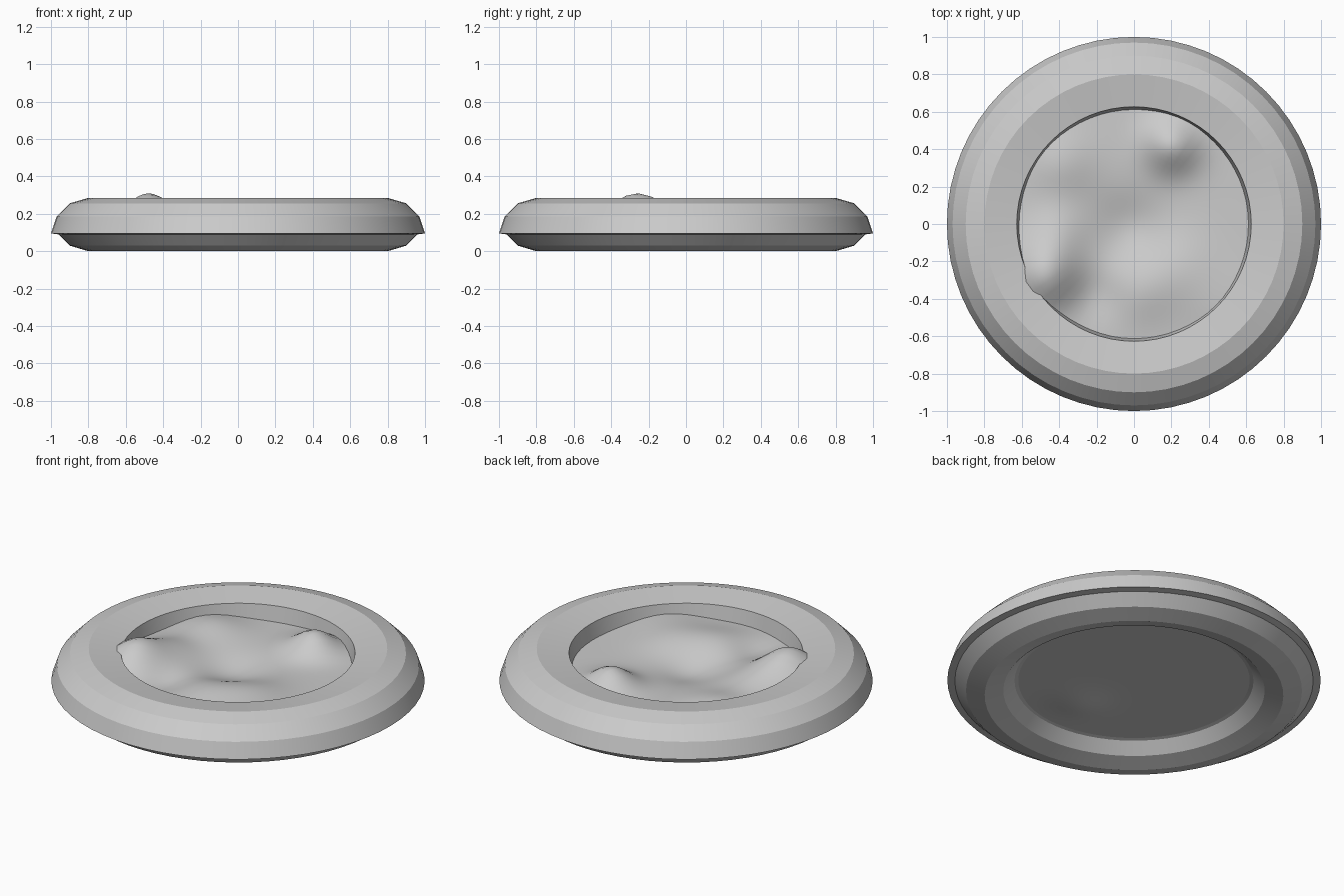
import bpy, bmesh, math

if "Cube" in bpy.data.objects:
    bpy.data.objects.remove(bpy.data.objects["Cube"])

SEG = 64

mat = bpy.data.materials.new("light_grey")
mat.diffuse_color = (0.6, 0.6, 0.6, 1)
mat.use_nodes = True
mat.node_tree.nodes["Principled BSDF"].inputs["Base Color"].default_value = mat.diffuse_color


def finish(name, bm, angle):
    """Turn a bmesh into a named, shaded object."""
    bmesh.ops.recalc_face_normals(bm, faces=bm.faces)
    me = bpy.data.meshes.new(name)
    bm.to_mesh(me)
    bm.free()
    me.materials.append(mat)
    ob = bpy.data.objects.new(name, me)
    bpy.context.collection.objects.link(ob)
    bpy.ops.object.select_all(action='DESELECT')
    ob.select_set(True)
    bpy.context.view_layer.objects.active = ob
    bpy.ops.object.shade_smooth_by_angle(angle=math.radians(angle))
    return ob


def circle(bm, r, height):
    """Ring of vertices whose z comes from height(x, y)."""
    pts = [(r * math.cos(a), r * math.sin(a))
           for a in (2 * math.pi * i / SEG for i in range(SEG))]
    return [bm.verts.new((x, y, height(x, y))) for x, y in pts]


def bridge(bm, a, b):
    for i in range(SEG):
        j = (i + 1) % SEG
        bm.faces.new((a[i], a[j], b[j], b[i]))


# Outer rim: closed profile (radius, z) revolved about z
profile = [(0.80, 0.0), (0.90, 0.03), (0.96, 0.09), (1.0, 0.095),
           (0.97, 0.185), (0.90, 0.256), (0.80, 0.285), (0.627, 0.26),
           (0.60, 0.10), (0.64, 0.09), (0.70, 0.03)]
bm = bmesh.new()
rings = [circle(bm, r, lambda x, y, z=z: z) for r, z in profile]
for k, ring in enumerate(rings):
    bridge(bm, ring, rings[(k + 1) % len(rings)])
finish("outer_rim", bm, 24)

# Bumps on the filling: x, y, height, spread
BUMPS = [(0.20, 0.42, 0.11, 0.10), (-0.40, 0.32, 0.05, 0.13),
         (-0.48, -0.28, 0.13, 0.12), (-0.42, -0.06, 0.05, 0.12),
         (0.02, -0.36, 0.035, 0.13), (0.25, -0.24, 0.035, 0.14),
         (0.45, -0.45, 0.03, 0.15), (-0.02, -0.02, -0.05, 0.13),
         (-0.2, -0.38, -0.03, 0.10)]


def top_height(x, y):
    return 0.17 + sum(h * math.exp(-((x - bx) ** 2 + (y - by) ** 2) / (2 * s * s))
                      for bx, by, h, s in BUMPS)


def under_height(x, y):
    return 0.095 - 0.025 * math.exp(-((x - 0.08) ** 2 + (y + 0.37) ** 2) / 0.02)


# Bumpy filling and its flatter underside, both tucked into the rim
def dish(name, height, radius, rows):
    bm = bmesh.new()
    centre = bm.verts.new((0, 0, height(0, 0)))
    loops = [circle(bm, radius * k / rows, height) for k in range(1, rows + 1)]
    for i in range(SEG):
        bm.faces.new((centre, loops[0][i], loops[0][(i + 1) % SEG]))
    for a, b in zip(loops, loops[1:]):
        bridge(bm, a, b)
    return finish(name, bm, 60)


dish("bumpy_filling", top_height, 0.70, 28)
underside = dish("filling_underside", under_height, 0.635, 16)
underside.data.flip_normals()
